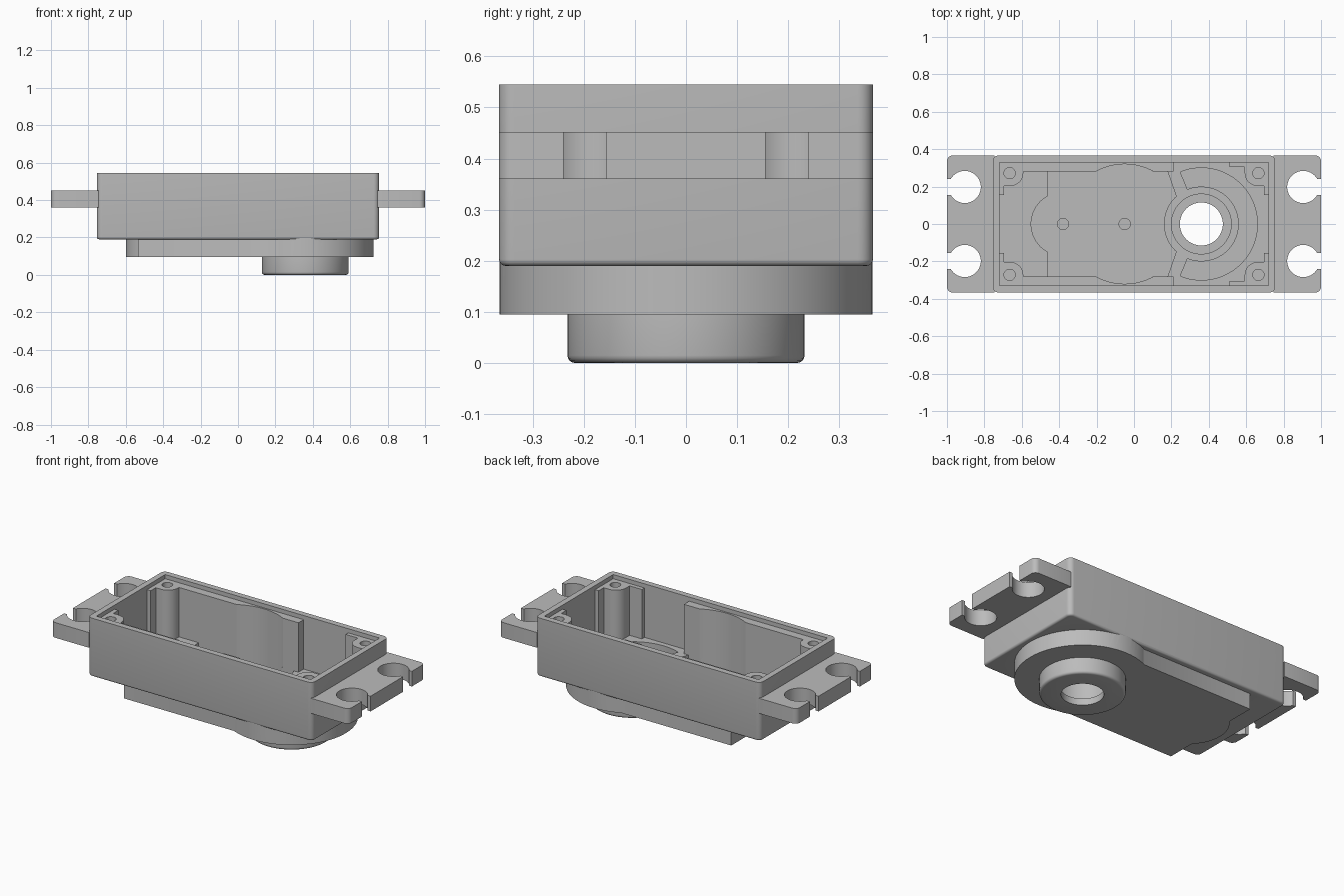
import bpy, bmesh
from math import pi, cos, sin, radians

if "Cube" in bpy.data.objects:
    bpy.data.objects.remove(bpy.data.objects["Cube"])

grey = bpy.data.materials.new("plastic_grey")
grey.use_nodes = True
GREY = (0.5, 0.5, 0.5, 1)
grey.diffuse_color = GREY
grey.node_tree.nodes["Principled BSDF"].inputs["Base Color"].default_value = GREY

SHAFT = 0.36          # x of the output shaft
HX, HY = 0.755, 0.366  # case half sizes


def arc(cx, cy, r, a0, a1, n=48):
    return [(cx + r * cos(radians(a0 + (a1 - a0) * i / n)),
             cy + r * sin(radians(a0 + (a1 - a0) * i / n))) for i in range(n + 1)]


def round_rect(x0, x1, y0, y1, r):
    return (arc(x1 - r, y1 - r, r, 0, 90, 6) + arc(x0 + r, y1 - r, r, 90, 180, 6)
            + arc(x0 + r, y0 + r, r, 180, 270, 6) + arc(x1 - r, y0 + r, r, 270, 360, 6))


def rect(x0, x1, y0, y1):
    return [(x0, y0), (x1, y0), (x1, y1), (x0, y1)]


def prism(name, pts, z0, z1, bevel=0):
    """Extrude an outline; optionally round its bottom rim."""
    bm = bmesh.new()
    base = bm.faces.new([bm.verts.new((x, y, z0)) for x, y in pts])
    top = bmesh.ops.extrude_face_region(bm, geom=[base])["geom"]
    bmesh.ops.translate(bm, vec=(0, 0, z1 - z0),
                        verts=[v for v in top if isinstance(v, bmesh.types.BMVert)])
    bmesh.ops.recalc_face_normals(bm, faces=bm.faces)
    if bevel:
        rim = [e for e in bm.edges if all(abs(v.co.z - z0) < 1e-5 for v in e.verts)]
        bmesh.ops.bevel(bm, geom=rim, offset=bevel, segments=4, profile=0.5, affect="EDGES")
    mesh = bpy.data.meshes.new(name)
    bm.to_mesh(mesh)
    bm.free()
    mesh.materials.append(grey)
    ob = bpy.data.objects.new(name, mesh)
    bpy.context.collection.objects.link(ob)
    return ob


def disc(name, x, y, r, z0, z1, bevel=0):
    return prism(name, arc(x, y, r, 0, 360, 64)[:-1], z0, z1, bevel)


def combine(target, tool, operation):
    bpy.context.view_layer.objects.active = target
    mod = target.modifiers.new(operation.lower(), "BOOLEAN")
    mod.operation, mod.solver, mod.object = operation, "EXACT", tool
    bpy.ops.object.modifier_apply(modifier=mod.name)
    bpy.data.objects.remove(tool)


def add(target, tool):
    combine(target, tool, "UNION")


def cut(target, tool):
    combine(target, tool, "DIFFERENCE")


# Outer case, gear housing below it and the shaft boss
case = prism("case", round_rect(-HX, HX, -HY, HY, 0.03), 0.19, 0.545, 0.013)
add(case, prism("housing", rect(-0.535, SHAFT, -0.33, 0.33), 0.095, 0.206))
add(case, disc("housing_round", SHAFT, 0, 0.365, 0.095, 0.207))
add(case, disc("housing_end", -0.38, 0, 0.22, 0.095, 0.208))
add(case, disc("boss", SHAFT, 0, 0.232, 0, 0.15, 0.015))

# Open cavity
cut(case, prism("cavity", rect(-0.72, 0.72, -0.33, 0.33), 0.22, 0.7))

# Gear pocket on the motor side, stopping at the shaft ring
pocket = prism("pocket", [(-0.46, -0.28), (0.18, -0.28), (0.225, -0.15), (0.3, 0),
                          (0.225, 0.15), (0.18, 0.28), (-0.46, 0.28)], 0.125, 0.5)
add(pocket, disc("pocket_end", -0.38, 0, 0.17, 0.125, 0.501))
gear = disc("pocket_gear", -0.05, 0, 0.32, 0.125, 0.502)
cut(gear, prism("gear_limit", rect(0.1, 0.5, -0.5, 0.5), 0, 0.7))
add(pocket, gear)
cut(pocket, disc("ring", SHAFT, 0, 0.2, 0, 0.7))
cut(case, pocket)

# Curved pocket round the shaft ring, then the stepped shaft bore
cut(case, prism("pocket_shaft", arc(SHAFT, 0, 0.3, -112, 112)
                + arc(SHAFT, 0, 0.2, 112, -112), 0.125, 0.5))
cut(case, disc("bearing_seat", SHAFT, 0, 0.16, 0.04, 0.5))
cut(case, disc("bore", SHAFT, 0, 0.115, -0.1, 0.3))
for x in (-0.38, -0.05):
    cut(case, disc("pin_hole", x, 0, 0.03, 0.105, 0.2))

# Screw posts with wall ribs in each corner
for sx, end in ((-1, "right"), (1, "left")):
    for sy, side in ((-1, "front"), (1, "back")):
        def box(name, xa, xb, ya, yb, z1):
            xs, ys = sorted((sx * xa, sx * xb)), sorted((sy * ya, sy * yb))
            return prism(name, rect(*xs, *ys), 0.21, z1)
        post = disc(f"screw_post_{side}_{end}", sx * 0.66, sy * 0.272, 0.068, 0.21, 0.52)
        add(post, box("post_x", 0.66, 0.735, 0.204, 0.345, 0.52))
        add(post, box("post_y", 0.592, 0.73, 0.272, 0.345, 0.52))
        add(post, box("end_rib", 0.695, 0.735, 0.155, 0.34, 0.52))
        # the rib runs on along the motor side
        add(post, box("side_rib", 0.51 if sx > 0 else -0.21, 0.71,
                      0.305 if sx > 0 else 0.28, 0.345, 0.52))
        if sx < 0:
            cut(post, disc("gear_clearance", -0.05, 0, 0.32, 0.1, 0.7))
        cut(post, disc("screw_hole", sx * 0.665, sy * 0.272, 0.03, 0.35, 0.7))

    # Mounting flange with two open screw slots
    xs = sorted((sx * 0.73, sx * 1.0))
    flange = prism(f"mounting_flange_{end}", round_rect(*xs, -HY, HY, 0.03), 0.36, 0.452)
    # square off the end that enters the wall
    xs = sorted((sx * 0.73, sx * 0.8))
    add(flange, prism("flange_root", rect(*xs, -HY + 0.001, HY - 0.001), 0.36, 0.452))
    inside = sorted((sx * 0.5, sx * 0.745))
    cut(flange, prism("root_trim", rect(*inside, -0.5, 0.5), 0.2, 0.6))
    for y in (-0.198, 0.198):
        cut(flange, disc("screw_eye", sx * 0.905, y, 0.086, 0.2, 0.6))
        xs = sorted((sx * 0.905, sx * 1.1))
        cut(flange, prism("slot", rect(*xs, y - 0.042, y + 0.042), 0.2, 0.6))

# Smooth the curves, keep the corners crisp
for ob in bpy.context.scene.objects:
    ob.select_set(ob.type == "MESH")
bpy.ops.object.shade_smooth_by_angle(angle=pi / 6)
